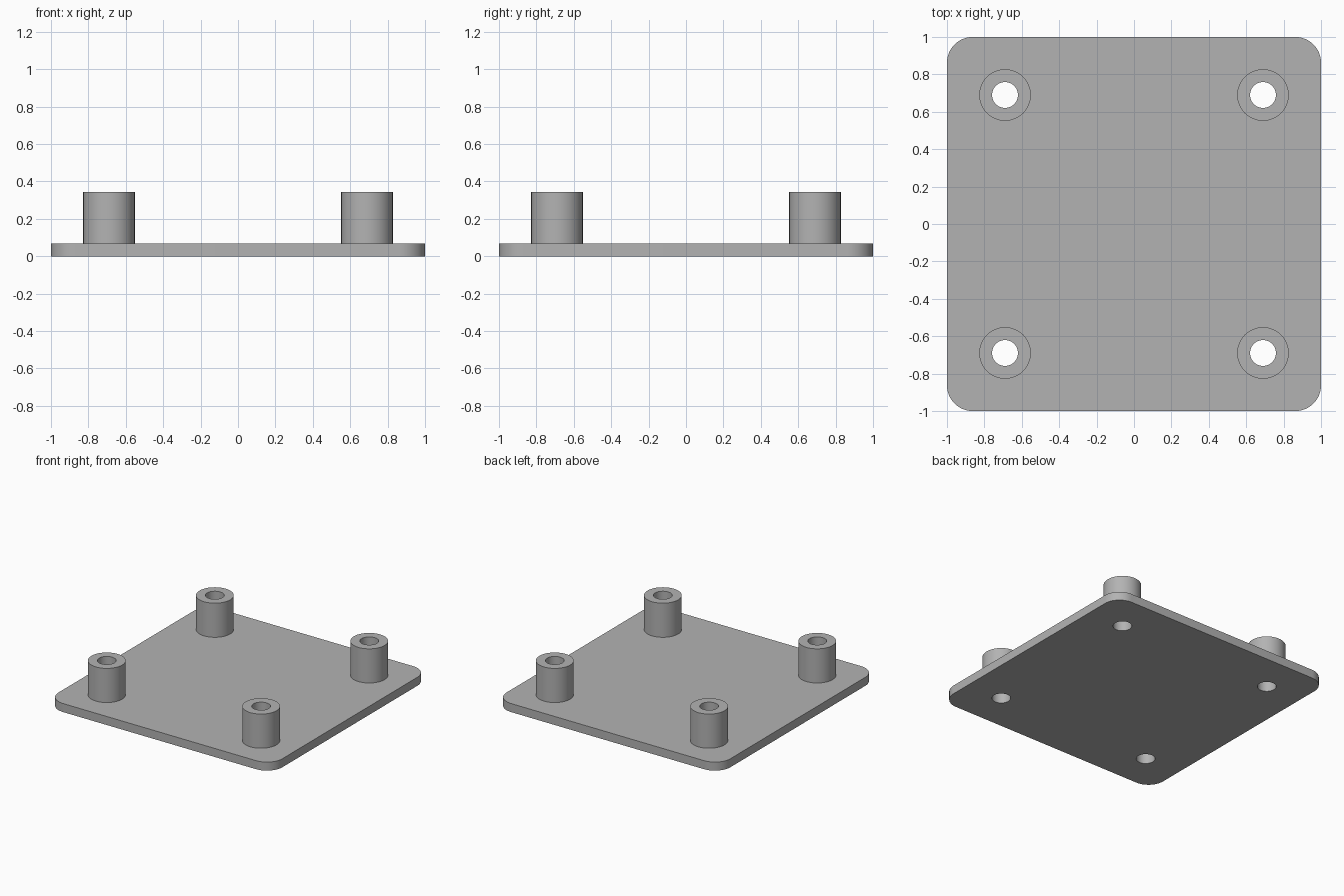
import bpy, bmesh
from math import cos, sin, pi, radians

if "Cube" in bpy.data.objects:
    bpy.data.objects.remove(bpy.data.objects["Cube"], do_unlink=True)

U = 1 / 29                      # design unit: the plate is 58 units wide
HALF, CORNER = 29 * U, 4 * U
THICK, TOP = 2 * U, 10 * U
POST, POST_R, HOLE_R = 20 * U, 4 * U, 2 * U
SEGS = 64
CORNERS = [(1, 1), (-1, 1), (-1, -1), (1, -1)]

grey = bpy.data.materials.new("plain grey")
grey.use_nodes = True
colour = (0.45, 0.45, 0.45, 1)
grey.diffuse_color = colour
grey.node_tree.nodes["Principled BSDF"].inputs["Base Color"].default_value = colour


def make_object(name, bm):
    bmesh.ops.recalc_face_normals(bm, faces=bm.faces)
    mesh = bpy.data.meshes.new(name)
    bm.to_mesh(mesh)
    bm.free()
    mesh.materials.append(grey)
    obj = bpy.data.objects.new(name, mesh)
    bpy.context.collection.objects.link(obj)
    return obj


def smooth(obj):
    bpy.ops.object.select_all(action='DESELECT')
    obj.select_set(True)
    bpy.context.view_layer.objects.active = obj
    bpy.ops.object.shade_smooth_by_angle(angle=radians(30))


def extrude_outline(bm, points, z0, z1):
    face = bm.faces.new([bm.verts.new((x, y, z0)) for x, y in points])
    side = bmesh.ops.extrude_face_region(bm, geom=[face], use_keep_orig=True)
    verts = [g for g in side["geom"] if isinstance(g, bmesh.types.BMVert)]
    bmesh.ops.translate(bm, verts=verts, vec=(0, 0, z1 - z0))


def arc(cx, cy, r, start, sweep, steps):
    return [(cx + r * cos(start + sweep * i / steps),
             cy + r * sin(start + sweep * i / steps)) for i in range(steps + 1)]


# Rounded base plate
outline = []
for k, (sx, sy) in enumerate(CORNERS):
    c = HALF - CORNER
    outline += arc(sx * c, sy * c, CORNER, k * pi / 2, pi / 2, SEGS // 4)
bm = bmesh.new()
extrude_outline(bm, outline, 0, THICK)
plate = make_object("base_plate", bm)

# Screw holes drilled through the plate
bm = bmesh.new()
for sx, sy in CORNERS:
    circle = arc(sx * POST, sy * POST, HOLE_R, 0, 2 * pi, SEGS)[:-1]
    extrude_outline(bm, circle, -THICK, 2 * THICK)
cutter = make_object("hole_cutter", bm)
cutter.hide_render = True
drill = plate.modifiers.new("screw holes", 'BOOLEAN')
drill.operation, drill.solver, drill.object = 'DIFFERENCE', 'EXACT', cutter
bpy.context.view_layer.objects.active = plate
bpy.ops.object.modifier_apply(modifier=drill.name)
bpy.data.objects.remove(cutter, do_unlink=True)
smooth(plate)

# Hollow standoffs, lathed from a bore-rim-wall profile
PROFILE = [(HOLE_R, THICK), (HOLE_R, TOP), (POST_R, TOP), (POST_R, THICK)]
NAMES = ["back_left", "back_right", "front_right", "front_left"]
for name, (sx, sy) in zip(NAMES, CORNERS):
    bm = bmesh.new()
    rings = [[bm.verts.new((x, y, z)) for x, y in arc(0, 0, r, 0, 2 * pi, SEGS)[:-1]]
             for r, z in PROFILE]
    for a, b in zip(rings, rings[1:] + rings[:1]):
        for i in range(SEGS):
            j = (i + 1) % SEGS
            bm.faces.new((a[i], a[j], b[j], b[i]))
    post = make_object(name + "_standoff", bm)
    post.location = (sx * POST, sy * POST, 0)
    smooth(post)
